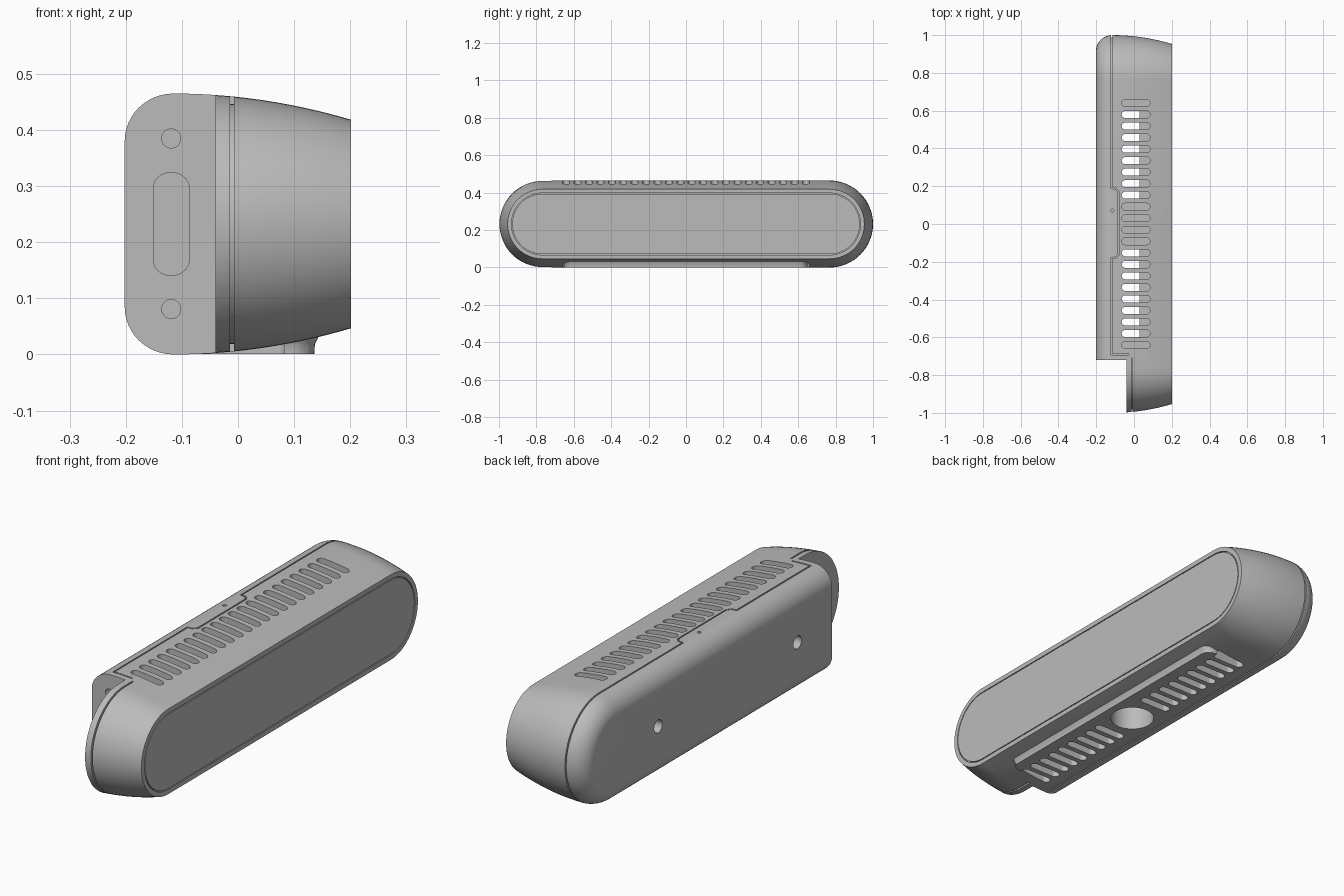
import bpy, bmesh
from math import sin, cos, pi, radians, hypot

if "Cube" in bpy.data.objects:
    bpy.data.objects.remove(bpy.data.objects["Cube"], do_unlink=True)

L, R = 0.7675, 0.2325      # half length of the straight part, largest end radius
ZC = R                     # height of the long axis
SEG = 32


def make_object(name, bm):
    bmesh.ops.recalc_face_normals(bm, faces=bm.faces)
    mesh = bpy.data.meshes.new(name)
    bm.to_mesh(mesh)
    bm.free()
    obj = bpy.data.objects.new(name, mesh)
    bpy.context.collection.objects.link(obj)
    return obj


def rounded(cx, cy, hx, hy, r, n=8):
    """Rounded rectangle outline; a slot or circle when r meets the half size."""
    pts = []
    for k, (sx, sy) in enumerate([(1, 1), (-1, 1), (-1, -1), (1, -1)]):
        for i in range(n + 1):
            a = (k + i / n) * pi / 2
            p = (cx + sx * (hx - r) + r * cos(a), cy + sy * (hy - r) + r * sin(a))
            if all(hypot(p[0] - q[0], p[1] - q[1]) > 1e-5 for q in pts):
                pts.append(p)
    return pts


def loft(bm, loops):
    rings = [[bm.verts.new(p) for p in loop] for loop in loops]
    n = len(rings[0])
    for a, b in zip(rings, rings[1:]):
        for i in range(n):
            bm.faces.new((a[i], a[(i + 1) % n], b[(i + 1) % n], b[i]))
    bm.faces.new(rings[0])
    bm.faces.new(rings[-1])


def prism(bm, pts, axis, lo, hi):
    place = {"x": lambda a, b, h: (h, a, b),
             "y": lambda a, b, h: (a, h, b),
             "z": lambda a, b, h: (a, b, h)}[axis]
    loft(bm, [[place(a, b, h) for a, b in pts] for h in (lo, hi)])


def box(bm, x0, x1, y0, y1, z0, z1):
    prism(bm, [(x0, y0), (x1, y0), (x1, y1), (x0, y1)], "z", z0, z1)


def arc(yc, a0, a1):
    return [(yc, radians(a0 + (a1 - a0) * i / SEG)) for i in range(SEG + 1)]


def around(path, r):
    return [(y + r * cos(a), ZC + r * sin(a)) for y, a in path]


def strip(bm, path, r0, r1, x0, x1, closed=False):
    """Thin band following part of the oval cross-section."""
    inner, outer = around(path, r0), around(path, r1)
    secs = [[bm.verts.new(p) for p in ((x0, *i), (x1, *i), (x1, *o), (x0, *o))]
            for i, o in zip(inner, outer)]
    pairs = list(zip(secs, secs[1:]))
    if closed:
        pairs.append((secs[-1], secs[0]))
    else:
        bm.faces.new(secs[0])
        bm.faces.new(secs[-1])
    for a, b in pairs:
        for i in range(4):
            j = (i + 1) % 4
            bm.faces.new((a[i], a[j], b[j], b[i]))


def bar(bm, a, b, w=0.003):
    """Seam segment engraved in the top."""
    dx, dy = b[0] - a[0], b[1] - a[1]
    d = hypot(dx, dy)
    ux, uy = dx / d * w, dy / d * w
    prism(bm, [(a[0] - ux - uy, a[1] - uy + ux), (a[0] - ux + uy, a[1] - uy - ux),
               (b[0] + ux + uy, b[1] + uy - ux), (b[0] + ux - uy, b[1] + uy + ux)],
          "z", 0.45, 0.52)


def combine(obj, name, bm, operation="DIFFERENCE", overlap=False):
    tool = make_object(name, bm)
    tool.hide_render = True
    mod = obj.modifiers.new(name, "BOOLEAN")
    mod.operation, mod.object, mod.solver = operation, tool, "EXACT"
    mod.use_self = overlap
    bpy.context.view_layer.objects.active = obj
    bpy.ops.object.modifier_apply(modifier=name)
    bpy.data.objects.remove(tool, do_unlink=True)


# Housing: oval cross-section, rounded at the back, tapering to the panel
oval = arc(L, -90, 90) + arc(-L, 90, 270)
profile = []
for i in range(13):
    t = i / 12 * pi / 2
    profile.append((-0.115 - 0.087 * cos(t), R - 0.085 * (1 - sin(t))))
for i in range(1, 13):
    t = i / 12
    profile.append((-0.115 + 0.316 * t, R - 0.0465 * t * t))
bm = bmesh.new()
loft(bm, [[(x, y, z) for y, z in around(oval, r)] for x, r in profile])
housing = make_object("housing", bm)

# Foot pad under the housing
bm = bmesh.new()
loft(bm, [[(x, y, z) for x, y in rounded(0.023 + g / 2, 0, 0.113 + g / 2, 0.65 + g, 0.04)]
          for z, g in ((0.001, 0), (0.018, 0.001), (0.028, 0.006), (0.05, 0.01))])
combine(housing, "foot_pad", bm, "UNION")

# Open end corner and the two vent chambers
bm = bmesh.new()
box(bm, -0.4, -0.04, -1.2, -0.72, -0.2, 0.7)
for s in (-1, 1):
    y0, y1 = sorted((s * 0.12, s * 0.61))
    box(bm, -0.09, 0.03, y0, y1, 0.05, 0.425)
combine(housing, "hollow_cutter", bm)

# Vent slots, stand socket, rear screw holes and end recesses
bm = bmesh.new()
for i in range(22):
    y = 0.061 * (i - 10.5)
    slot = rounded(0.01, y, 0.075, 0.0185, 0.0185)
    prism(bm, slot, "z", 0.40, 0.55)
    if abs(y) > 0.12:
        prism(bm, slot, "z", -0.1, 0.07)
prism(bm, rounded(0.01, 0, 0.092, 0.092, 0.092), "z", -0.1, 0.16)
for y in (-0.48, 0.48):
    prism(bm, rounded(y, ZC, 0.028, 0.028, 0.028), "x", -0.3, -0.15)
for z in (0.081, 0.385):
    prism(bm, rounded(-0.119, z, 0.017, 0.017, 0.017), "y", -0.8, -0.68)
prism(bm, rounded(-0.119, ZC, 0.032, 0.091, 0.028), "y", -0.8, -0.715)
combine(housing, "opening_cutter", bm)

# Seams: panel outline, end ring, rear cover line and its latch tab
bm = bmesh.new()
panel = arc(L, -90, 90) + arc(-L, 90, 270)
strip(bm, panel, 0.1615, 0.1655, 0.192, 0.25, closed=True)
up, down = radians(90), radians(-90)
strip(bm, [(-0.71, up)] + arc(-L, 90, 270) + [(-0.71, radians(270))],
      0.214, 0.27, -0.014, -0.007)
strip(bm, [(-0.69, up), (-0.18, up)], 0.221, 0.26, -0.121, -0.115)
strip(bm, [(0.19, up)] + arc(L, 90, -90) + [(-0.69, down)], 0.221, 0.26, -0.121, -0.115)
tab = [(-0.118, -0.69), (-0.03, -0.69)]
bar(bm, *tab)
tab = [(-0.118, -0.18), (-0.096, -0.178), (-0.081, -0.16),
       (-0.081, 0.17), (-0.096, 0.188), (-0.118, 0.19)]
for a, b in zip(tab, tab[1:]):
    bar(bm, a, b)
prism(bm, rounded(-0.115, 0.072, 0.008, 0.008, 0.008, 4), "z", 0.45, 0.52)
combine(housing, "seam_cutter", bm, overlap=True)

# Single grey finish
grey = bpy.data.materials.new("plain_grey")
grey.use_nodes = True
color = (0.5, 0.5, 0.5, 1)
grey.diffuse_color = color
grey.node_tree.nodes["Principled BSDF"].inputs["Base Color"].default_value = color
housing.data.materials.clear()
housing.data.materials.append(grey)
for poly in housing.data.polygons:
    poly.material_index = 0

bpy.ops.object.select_all(action="DESELECT")
housing.select_set(True)
bpy.context.view_layer.objects.active = housing
bpy.ops.object.shade_smooth_by_angle(angle=radians(30))
